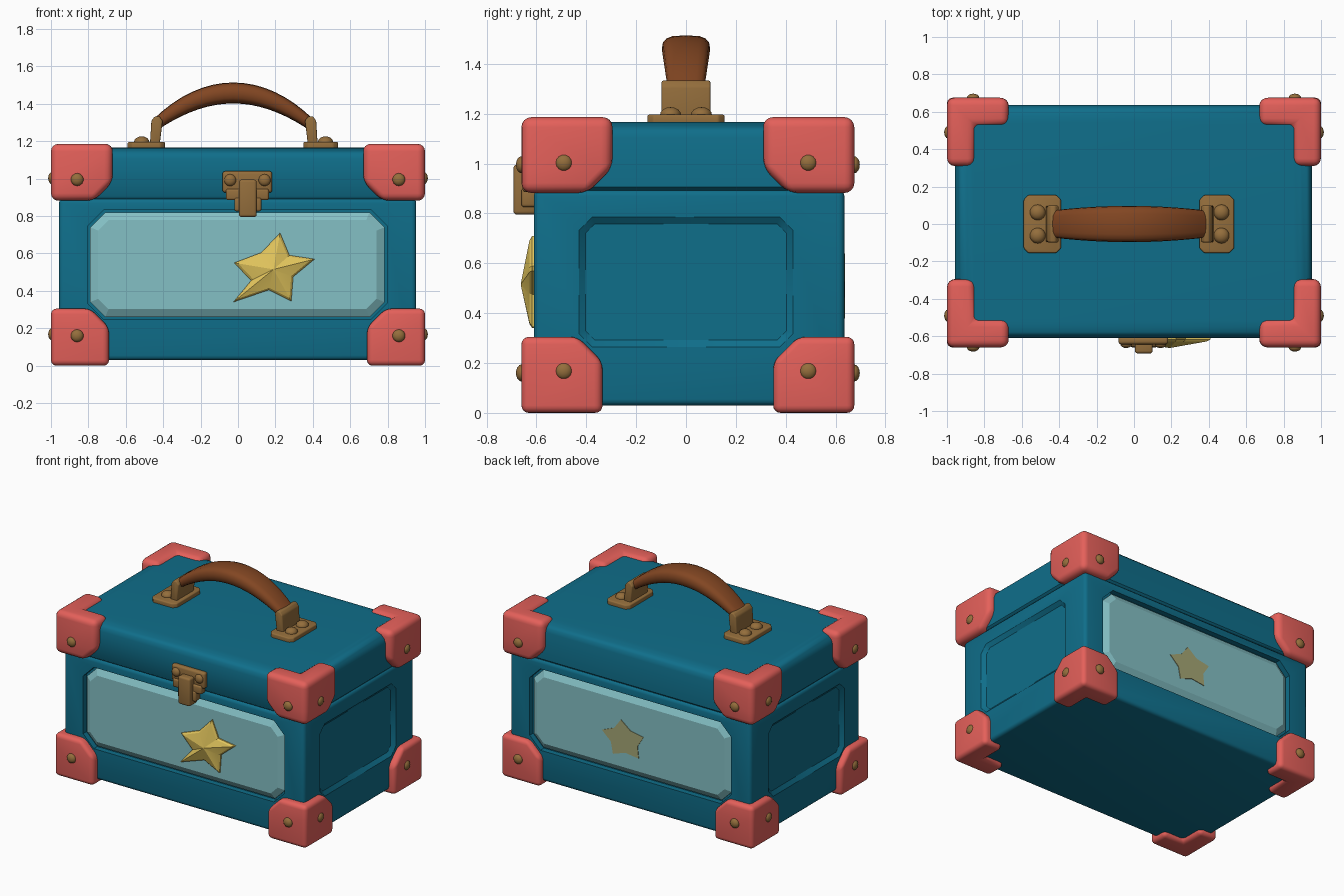
import bpy, bmesh, math
from mathutils import Vector

if "Cube" in bpy.data.objects:
    bpy.data.objects.remove(bpy.data.objects["Cube"], do_unlink=True)


def material(name, rgb):
    linear = [(c / 255 / 12.92 if c < 11 else ((c / 255 + 0.055) / 1.055) ** 2.4) for c in rgb]
    m = bpy.data.materials.new(name)
    m.use_nodes = True
    m.diffuse_color = (*linear, 1)
    m.node_tree.nodes["Principled BSDF"].inputs["Base Color"].default_value = (*linear, 1)
    return m


TEAL = material("deep teal", (15, 110, 138))
PALE = material("pale teal", (132, 192, 197))
CORAL = material("coral", (228, 96, 90))
BRASS = material("aged brass", (148, 110, 60))
LEATHER = material("brown leather", (130, 70, 34))
GOLD = material("star gold", (225, 196, 92))
FADED = material("faded gold", (166, 167, 118))


def apply_modifier(obj, mod):
    bpy.context.view_layer.objects.active = obj
    bpy.ops.object.modifier_apply(modifier=mod.name)


def smooth(obj, angle):
    obj.data.shade_smooth()
    obj.data.set_sharp_from_angle(angle=math.radians(angle))


def finish(name, bm, mat, bevel=0, segments=3, angle=35):
    bmesh.ops.recalc_face_normals(bm, faces=bm.faces)
    me = bpy.data.meshes.new(name)
    bm.to_mesh(me)
    bm.free()
    obj = bpy.data.objects.new(name, me)
    bpy.context.collection.objects.link(obj)
    me.materials.append(mat)
    if bevel:
        mod = obj.modifiers.new("bevel", "BEVEL")
        mod.width, mod.segments = bevel, segments
        mod.limit_method, mod.angle_limit = "ANGLE", math.radians(30)
        apply_modifier(obj, mod)
    smooth(obj, angle)
    return obj


def loft(name, rings, mat, **kw):
    """Skin a list of equal rings and cap both ends."""
    bm = bmesh.new()
    loops = [[bm.verts.new(p) for p in ring] for ring in rings]
    for a, b in zip(loops, loops[1:]):
        for i in range(len(a)):
            j = (i + 1) % len(a)
            bm.faces.new((a[i], a[j], b[j], b[i]))
    bm.faces.new(loops[0])
    bm.faces.new(loops[-1])
    return finish(name, bm, mat, **kw)


def rect(u0, u1, v0, v1, m=0):
    return [(u0 + m, v0 + m), (u1 - m, v0 + m), (u1 - m, v1 - m), (u0 + m, v1 - m)]


def octagon(u0, u1, v0, v1, c, m=0):
    u0, u1, v0, v1, c = u0 + m, u1 - m, v0 + m, v1 - m, c - m * 0.58
    return [(u0 + c, v0), (u1 - c, v0), (u1, v0 + c), (u1, v1 - c),
            (u1 - c, v1), (u0 + c, v1), (u0, v1 - c), (u0, v0 + c)]


def flat(pts, z):
    return [(u, v, z) for u, v in pts]


def facing_y(pts, y):
    return [(u, y, v) for u, v in pts]


def facing_x(pts, x):
    return [(x, u, v) for u, v in pts]


def box(name, x0, x1, y0, y1, z0, z1, mat, bevel=0.01):
    r = rect(x0, x1, y0, y1)
    return loft(name, [flat(r, z0), flat(r, z1)], mat, bevel=bevel)


def rivet(name, pos, axis, radius=0.034, height=0.022):
    bm = bmesh.new()
    bmesh.ops.create_uvsphere(bm, u_segments=14, v_segments=8, radius=radius)
    turn = Vector((0, 0, 1)).rotation_difference(Vector(axis)).to_matrix()
    for v in bm.verts:
        v.co.z *= height / radius
        v.co = turn @ v.co + Vector(pos)
    return finish(name, bm, BRASS)


def carve(obj, cutter):
    mod = obj.modifiers.new("cut", "BOOLEAN")
    mod.operation, mod.object, mod.solver = "DIFFERENCE", cutter, "EXACT"
    apply_modifier(obj, mod)
    bpy.data.objects.remove(cutter, do_unlink=True)


X0, X1, Y0, Y1 = -0.957, 0.953, -0.61, 0.635

# Body with recesses on all four sides
body = box("box_body", X0, X1, Y0, Y1, 0.03, 0.895, TEAL, 0.025)
for y, s in ((Y0, 1), (Y1, -1)):
    o = octagon(-0.803, 0.797, 0.248, 0.832, 0.085)
    carve(body, loft("cutter", [facing_y(o, y - s * 0.1), facing_y(o, y + s * 0.04)], TEAL))
for x, s in ((X0, 1), (X1, -1)):
    outer = octagon(-0.425, 0.425, 0.27, 0.78, 0.05, -0.005)
    inner = octagon(-0.425, 0.425, 0.27, 0.78, 0.05, 0.022)
    carve(body, loft("cutter", [facing_x(outer, x - s * 0.1), facing_x(outer, x),
                                facing_x(inner, x + s * 0.022)], TEAL))
smooth(body, 35)

# Lid with a softly rounded top
lid_steps = [(0.892, 0.014), (0.906, 0), (1.105, 0), (1.132, 0.01), (1.152, 0.032), (1.163, 0.065), (1.166, 0.1)]
loft("box_lid", [flat(rect(X0, X1, Y0, Y1, m), z) for z, m in lid_steps], TEAL, angle=45)

# Pale bevelled panels, front and back
for name, y, s in (("front_panel", Y0, 1), ("back_panel", Y1, -1)):
    steps = ((0.045, 0), (0.027, 0), (0.002, 0.042))
    loft(name, [facing_y(octagon(-0.79, 0.783, 0.26, 0.82, 0.08, m), y + s * d) for d, m in steps],
         PALE, angle=20)

# Raised star on the front panel
star = [(0.225, 0.71), (0.275, 0.59), (0.41, 0.57), (0.295, 0.475), (0.285, 0.345),
        (0.165, 0.405), (-0.025, 0.34), (0.07, 0.455), (-0.02, 0.55), (0.125, 0.605)]
cx, cz = 0.19, 0.515


def star_ring(k, y):
    return facing_y([(cx + (u - cx) * k, cz + (v - cz) * k) for u, v in star], y)


loft("front_star", [star_ring(1, -0.6), star_ring(1, -0.617), star_ring(0.9, -0.628),
                    star_ring(0.03, -0.662)], GOLD, angle=18)

# Flat star on the back panel
flat_star = []
for i in range(10):
    r = 0.112 if i % 2 else 0.175
    a = math.radians(83 + 36 * i)
    flat_star.append((0.05 + r * math.cos(a), 0.5 + 0.8 * r * math.sin(a)))
loft("back_star", [facing_y(flat_star, 0.630), facing_y(flat_star, 0.637)], FADED)

# Corner guards: L-shaped wraps with slanted arm ends, each with two rivets
for level, z_out, z_in, lx, ly in (("top", 1.186, 0.882, 0.33, 0.365), ("bottom", 0.0, 0.305, 0.31, 0.325)):
    up = 1 if level == "top" else -1
    for side, sx in (("left", 1), ("right", -1)):
        for end, sy in (("front", -1), ("back", 1)):
            oy = 0.675 if sy > 0 else -0.66
            w = 0.15

            def guard_ring(z, cut):
                a, b = lx - cut, ly - cut
                ell = [(0, 0), (a, 0), (a, w), (w, w), (w, b), (0, b)]
                return [(sx * (1 - u), oy - sy * v, z) for u, v in ell]

            label = f"{end}_{side}_{level}"
            loft(label + "_corner", [guard_ring(z_in, 0.1), guard_ring(z_in + up * 0.1, 0),
                                     guard_ring(z_out, 0)], CORAL, bevel=0.06, segments=4, angle=50)
            zr = 0.995 if up > 0 else 0.16
            rivet(label + "_rivet_a", (sx * 0.86, oy, zr), (0, sy, 0))
            rivet(label + "_rivet_b", (sx * 0.993, sy * 0.49, zr + 0.008), (sx, 0, 0))

# Latch
box("latch_plate", -0.083, 0.183, -0.643, -0.6, 0.925, 1.04, BRASS, 0.015)
box("latch_hinge", -0.065, 0.165, -0.655, -0.6, 0.885, 0.945, BRASS, 0.012)
box("latch_lower", -0.02, 0.125, -0.66, -0.6, 0.825, 0.9, BRASS, 0.012)
box("latch_tongue", 0.005, 0.1, -0.692, -0.6, 0.795, 0.995, BRASS, 0.014)
for i, x in enumerate((-0.042, 0.142)):
    rivet(f"latch_rivet_{i}", (x, -0.643, 0.992), (0, -1, 0), 0.032, 0.02)

# Handle mounts: base plate, two rivets and a leaning strap
for side, s, x0, x1, foot in (("right", -1, -0.59, -0.39, -0.445), ("left", 1, 0.35, 0.535, 0.4)):
    loft(side + "_handle_plate", [flat(octagon(x0, x1, -0.155, 0.155, 0.025), z) for z in (1.15, 1.196)],
         BRASS, bevel=0.008)
    for i, y in enumerate((-0.062, 0.062)):
        rivet(f"{side}_handle_rivet_{i}", ((x0 + x1) / 2 + s * 0.025, y, 1.196), (0, 0, 1), 0.042, 0.03)
    lean = -s * 0.012
    strap = [(foot - 0.026, 1.18), (foot + 0.026, 1.18), (foot + 0.03 + lean, 1.31),
             (foot + 0.012 + lean, 1.333), (foot - 0.012 + lean, 1.333), (foot - 0.03 + lean, 1.31)]
    loft(side + "_handle_strap", [facing_y(strap, -0.098), facing_y(strap, 0.098)], BRASS, bevel=0.008)

# Arched leather handle, thickest in the middle
rings = []
for i in range(17):
    t = i / 8 - 1
    centre = Vector((-0.025 + 0.41 * t, 0, 1.458 - 0.165 * t * t))
    normal = Vector((0.33 * t, 0, 0.41)).normalized()
    thick = 0.056 - 0.026 * t * t
    width = 0.097 - 0.025 * t * t
    ring = []
    for k in range(16):
        a = math.tau * k / 16
        c, d = math.cos(a), math.sin(a)
        p = centre + normal * thick * math.copysign(abs(d) ** 0.75, d)
        p.y = width * math.copysign(abs(c) ** 0.6, c)
        ring.append(p)
    rings.append(ring)
loft("leather_handle", rings, LEATHER, angle=50)
